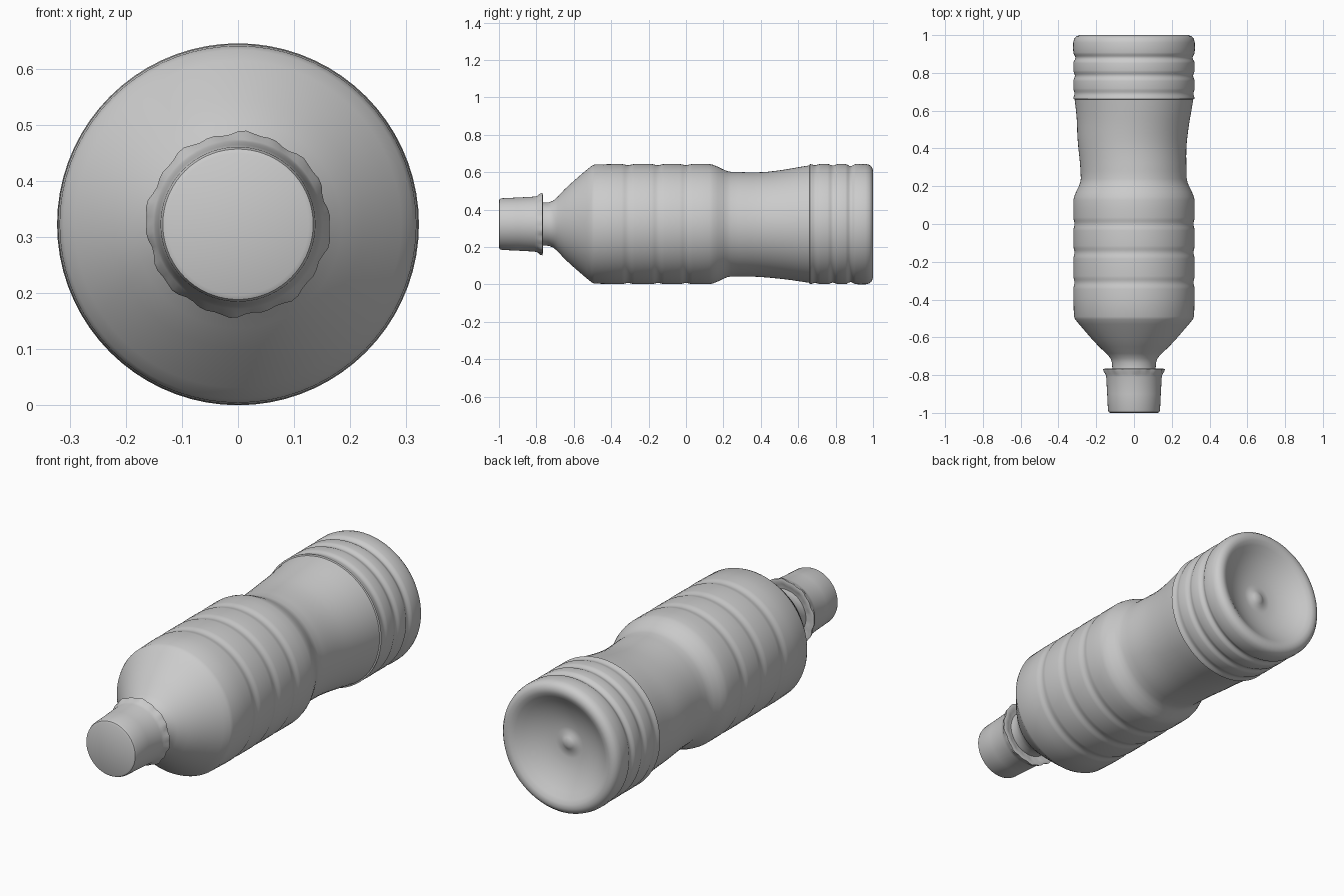
import bpy, bmesh
from math import sin, cos, tau, pi, exp, radians

if "Cube" in bpy.data.objects:
    bpy.data.objects.remove(bpy.data.objects["Cube"])

CZ = 0.3225   # height of the bottle axis
SEG = 72


def lathe(name, profile, tweak=None):
    """Revolve (y, radius) points around the bottle's long axis."""
    bm = bmesh.new()
    rings = []
    for y, r in profile:
        if r == 0:
            rings.append([bm.verts.new((0, y, CZ))])
            continue
        ring = []
        for i in range(SEG):
            t = tau * i / SEG
            rr = r + (tweak(y, t) if tweak else 0)
            ring.append(bm.verts.new((rr * cos(t), y, CZ + rr * sin(t))))
        rings.append(ring)
    for a, b in zip(rings, rings[1:]):
        for i in range(SEG):
            j = (i + 1) % SEG
            if len(a) == 1:
                bm.faces.new((a[0], b[j], b[i]))
            elif len(b) == 1:
                bm.faces.new((a[i], a[j], b[0]))
            else:
                bm.faces.new((a[i], a[j], b[j], b[i]))
    bmesh.ops.recalc_face_normals(bm, faces=bm.faces[:])
    mesh = bpy.data.meshes.new(name)
    bm.to_mesh(mesh)
    bm.free()
    ob = bpy.data.objects.new(name, mesh)
    bpy.context.collection.objects.link(ob)
    bpy.context.view_layer.objects.active = ob
    ob.select_set(True)
    bpy.ops.object.shade_smooth_by_angle(angle=radians(40))
    ob.select_set(False)
    return ob


def groove(y, r, depth, half):
    """Rounded groove in the wall, centred on y."""
    return [(y + half * k / 4, r - depth * (0.5 + 0.5 * cos(pi * k / 4)))
            for k in range(-4, 5)]


def waist(y, t):
    """Uneven hand grip, pressed in more on the right side."""
    if not 0.2 < y < 0.7:
        return 0
    w = exp(-((y - 0.43) / 0.13) ** 2)
    return w * (-0.009 * cos(t) + 0.003 * cos(2 * t) - 0.003 * sin(t))


# Neck and domed shoulder
profile = [(-0.80, 0), (-0.80, 0.115), (-0.76, 0.115), (-0.735, 0.116),
           (-0.71, 0.125), (-0.685, 0.147), (-0.65, 0.185), (-0.61, 0.222),
           (-0.57, 0.257), (-0.53, 0.291), (-0.505, 0.311), (-0.49, 0.318)]
# Ribbed main body
for y in (-0.31, -0.15, 0.0):
    profile += [(y - 0.08, 0.321)] + groove(y, 0.321, 0.006, 0.035)
profile += [(0.08, 0.321), (0.125, 0.321), (0.145, 0.317)]
# Step and tapered grip
profile += [(0.17, 0.307), (0.20, 0.292), (0.22, 0.284), (0.24, 0.280),
            (0.28, 0.280), (0.32, 0.280), (0.36, 0.281), (0.40, 0.283),
            (0.44, 0.286), (0.48, 0.290), (0.52, 0.294), (0.56, 0.299),
            (0.60, 0.305), (0.64, 0.311), (0.66, 0.314)]
# Rear rings
for y, d in ((0.69, 0.006), (0.785, 0.008), (0.88, 0.011)):
    profile += groove(y, 0.321, d, 0.028)
# Rolled rim and hollow base with a central nub
profile += [(0.93, 0.3225), (0.96, 0.322), (0.98, 0.317), (0.993, 0.306),
            (1.0, 0.288), (0.997, 0.268), (0.985, 0.248), (0.965, 0.22),
            (0.94, 0.175), (0.922, 0.125), (0.912, 0.075), (0.912, 0.045),
            (0.922, 0.028), (0.928, 0.012), (0.928, 0)]
lathe("bottle_body", profile, waist)

# Screw cap with a slightly ragged flared skirt
def ragged(y, t):
    return 0.005 * sin(5 * t) * sin(13 * t + 1) if -0.79 < y < -0.76 else 0

lathe("cap", [(-1.0, 0), (-1.0, 0.126), (-0.996, 0.134), (-0.985, 0.138),
              (-0.90, 0.142), (-0.81, 0.147), (-0.795, 0.151),
              (-0.78, 0.160), (-0.768, 0.163), (-0.765, 0.150),
              (-0.772, 0.135), (-0.775, 0.110)], ragged)
